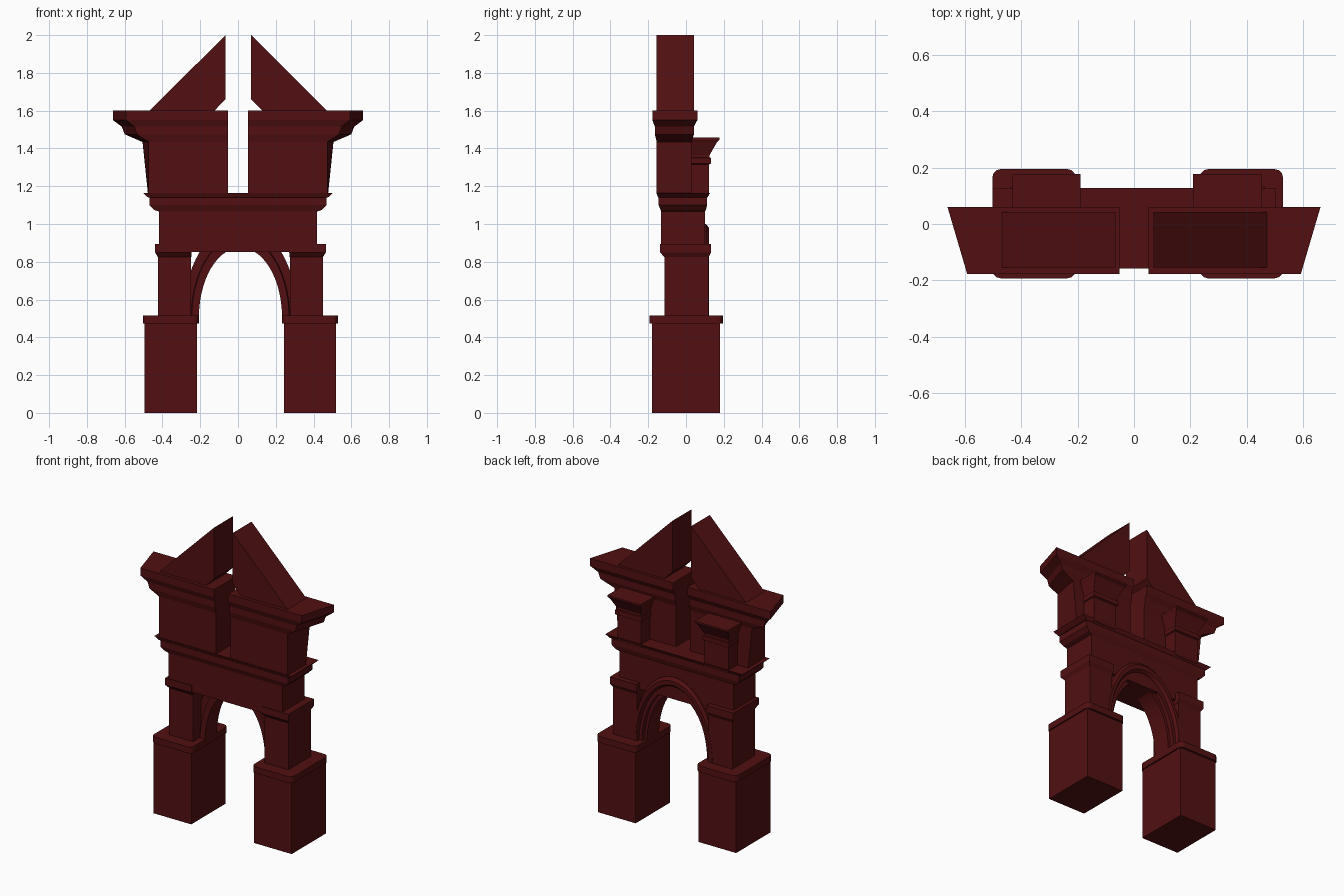
import bpy, bmesh
from math import pi, cos, sin

if "Cube" in bpy.data.objects:
    bpy.data.objects.remove(bpy.data.objects["Cube"])

mat = bpy.data.materials.new("dark_red")
mat.diffuse_color = (0.085, 0.005, 0.006, 1)
mat.use_nodes = True
mat.node_tree.nodes["Principled BSDF"].inputs["Base Color"].default_value = mat.diffuse_color


def finish(name, bm):
    bmesh.ops.recalc_face_normals(bm, faces=bm.faces)
    me = bpy.data.meshes.new(name)
    bm.to_mesh(me)
    bm.free()
    ob = bpy.data.objects.new(name, me)
    bpy.context.collection.objects.link(ob)
    me.materials.append(mat)
    return ob


def loft(name, rings):
    """Skin a list of equal-length point loops and cap both ends."""
    bm = bmesh.new()
    loops = [[bm.verts.new(p) for p in r] for r in rings]
    n = len(loops[0])
    for a, b in zip(loops, loops[1:]):
        for i in range(n):
            j = (i + 1) % n
            bm.faces.new((a[i], a[j], b[j], b[i]))
    bm.faces.new(loops[0])
    bm.faces.new(loops[-1])
    return finish(name, bm)


def rect(x0, x1, y0, y1, z, skew=0.0):
    """Rectangle at height z; skew pushes the back x1 corner outwards."""
    return [(x0, y0, z), (x1, y0, z), (x1 + skew, y1, z), (x0, y1, z)]


def block(name, x0, x1, y0, y1, z0, z1):
    return loft(name, [rect(x0, x1, y0, y1, z0), rect(x0, x1, y0, y1, z1)])


def sided(rings, s, c):
    """Place rings on side s (-1 or 1) about centre line x = c."""
    return [[(c + s * x, y, z) for x, y, z in r] for r in rings]


C = 0.013  # centre line of the arch and piers

for s, side in ((-1, "left"), (1, "right")):
    # plinth and rounded cap
    loft(side + "_plinth", sided([rect(.23, .507, -.18, .18, z) for z in (0, .475)], s, C))
    cap = loft(side + "_plinth_cap",
               sided([rect(.22, .516, -.193, .195, z) for z in (.473, .515)], s, C))
    bm = bmesh.new()
    bm.from_mesh(cap.data)
    upright = [e for e in bm.edges if abs(e.verts[0].co.z - e.verts[1].co.z) > .02]
    bmesh.ops.bevel(bm, geom=upright, offset=.03, segments=3, profile=.5, affect='EDGES')
    bm.to_mesh(cap.data)
    bm.free()

    # pier and impost
    loft(side + "_pier", sided([rect(.262, .437, -.115, .12, z) for z in (.5, .84)], s, C))
    loft(side + "_impost", sided([
        rect(.26, .437, -.115, .12, .825),
        rect(.258, .452, -.137, .133, .85),
        rect(.258, .452, -.137, .133, .895)], s, C))

    # attic half with skewed outer end, then its crowning cornice
    loft(side + "_attic", sided([
        rect(.052, .473, -.155, .03, 1.16, .004),
        rect(.052, .473, -.155, .03, 1.46, .035)], s, 0))
    loft(side + "_top_cornice", sided([
        rect(.052, .473, -.155, .03, 1.435, .035),
        rect(.052, .535, -.165, .042, 1.475, .065),
        rect(.052, .548, -.165, .042, 1.515, .067),
        rect(.052, .592, -.178, .06, 1.55, .07),
        rect(.052, .592, -.178, .06, 1.6, .07)], s, 0))

    # half of the broken pediment
    outline = [(.068, 2), (.47, 1.6), (.127, 1.6), (.068, 1.66)]
    loft(side + "_pediment", sided(
        [[(x, y, z) for x, z in outline] for y in (-.155, .042)], s, .002))

    # pilaster on the back with flared capital
    steps = [(.088, .122, 1.15), (.088, .122, 1.315), (.096, .132, 1.32),
             (.096, .132, 1.35), (.09, .125, 1.352), (.09, .125, 1.365),
             (.115, .165, 1.435), (.121, .178, 1.445), (.121, .178, 1.457)]
    loft(side + "_back_pilaster", sided(
        [rect(.321 - w, .321 + w, 0, y, z) for w, y, z in steps], s, .01))

# frieze over the arch
block("frieze", -.418, .418, -.132, .10, .852, 1.09)

# middle cornice
loft("middle_cornice", [rect(-x, x, y0, y1, z) for x, y0, y1, z in (
    (.418, -.132, .10, 1.065), (.445, -.135, .105, 1.075), (.468, -.145, .112, 1.1),
    (.468, -.145, .112, 1.14), (.478, -.148, .115, 1.142), (.503, -.158, .127, 1.165))])

# moulded elliptical arch: (fraction across the band, depth)
profile = [(0, -.05), (0, .075), (.22, .075), (.25, .1), (.5, .1), (.53, .11),
           (.62, .121), (.85, .121), (1, .105), (1, -.03), (.5, -.03), (.45, -.05)]
N = 28
arch = loft("arch_moulding", [
    [(C + (.22 + .083 * t) * cos(pi * i / N), y, .505 + (.37 + .125 * t) * sin(pi * i / N))
     for t, y in profile] for i in range(N + 1)])
bpy.context.view_layer.objects.active = arch
arch.select_set(True)
bpy.ops.object.shade_smooth_by_angle(angle=.45)
